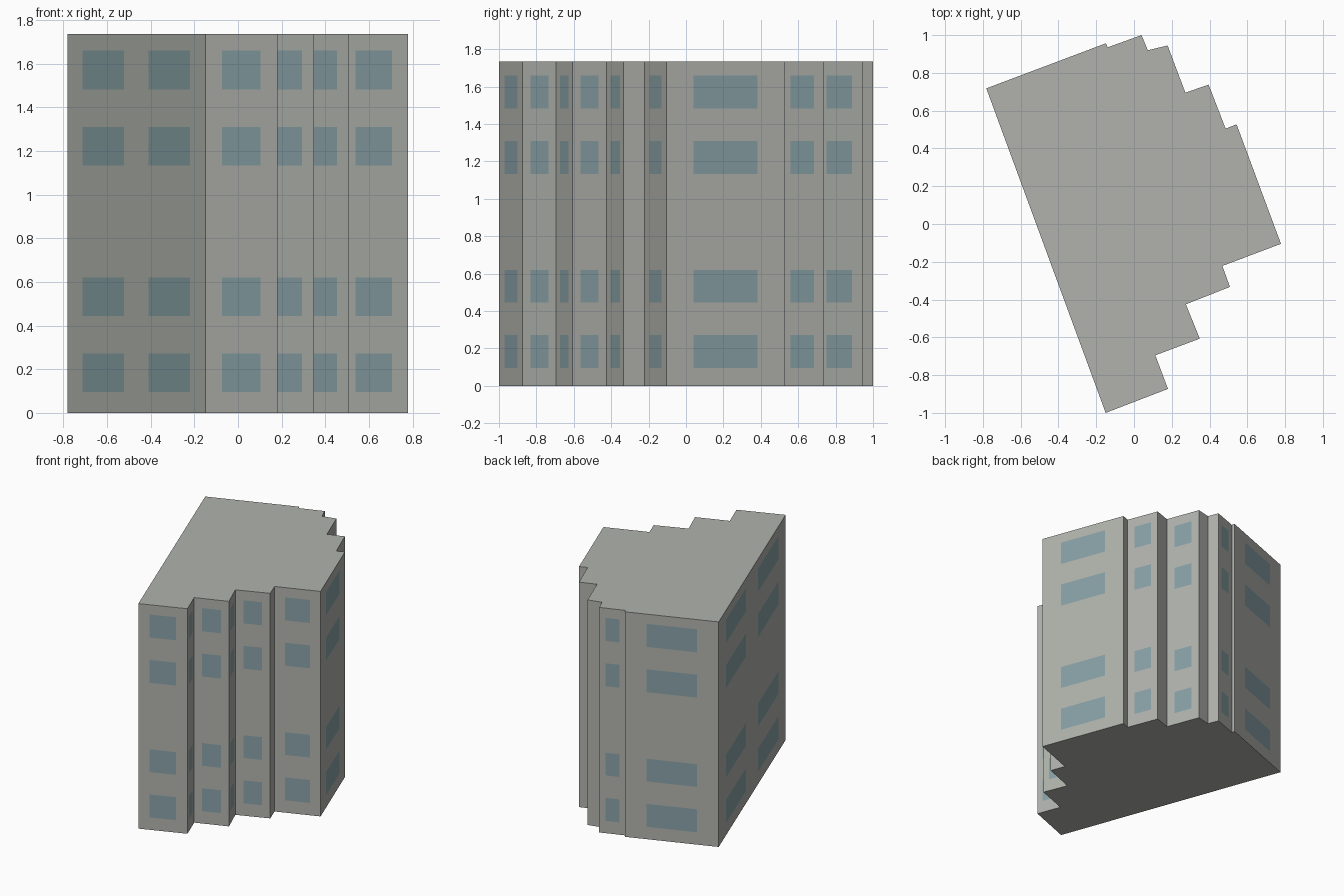
import bpy
import bmesh
from mathutils import Vector

cube = bpy.data.objects.get("Cube")
if cube:
    bpy.data.objects.remove(cube, do_unlink=True)


def make_material(name, rgb):
    mat = bpy.data.materials.new(name)
    mat.use_nodes = True
    colour = (*rgb, 1.0)
    mat.diffuse_color = colour
    mat.node_tree.nodes["Principled BSDF"].inputs["Base Color"].default_value = colour
    return mat


WALL, GLASS = 0, 1
concrete = make_material("warm grey concrete", (0.44, 0.45, 0.415))
glass = make_material("blue grey glass", (0.245, 0.355, 0.38))

# Stepped footprint, counter-clockwise from the front corner
footprint = [
    (-0.15, -1.0), (0.18, -0.873), (0.113, -0.695), (0.348, -0.607),
    (0.275, -0.425), (0.508, -0.333), (0.468, -0.222), (0.778, -0.105),
    (0.543, 0.528), (0.485, 0.505), (0.395, 0.738), (0.272, 0.695),
    (0.178, 0.945), (0.073, 0.92), (0.04, 1.0), (-0.14, 0.935),
    (-0.148, 0.957), (-0.782, 0.718),
]
HEIGHT = 1.735
floors = [(0.095, 0.272), (0.445, 0.62), (1.133, 1.31), (1.482, 1.66)]

# Window bays as fractions along each wall
single_bay = [(0.23, 0.77)]
double_bay = [(0.11, 0.41), (0.59, 0.89)]
blank_walls = {5, 8, 10, 12, 13, 15}
long_wall = len(footprint) - 1

# Perimeter stations: corners plus window jambs, with a flag per strip
stations, glazed = [], []
for i, corner in enumerate(footprint):
    start = Vector(corner)
    end = Vector(footprint[(i + 1) % len(footprint)])
    bays = [] if i in blank_walls else double_bay if i == long_wall else single_bay
    stations.append(start)
    glazed.append(False)
    for left, right in bays:
        stations += [start.lerp(end, left), start.lerp(end, right)]
        glazed += [True, False]

# Walls are rings of quads; strips on window floors become glass
levels = [0.0] + [z for sill_head in floors for z in sill_head] + [HEIGHT]
bm = bmesh.new()
rings = [[bm.verts.new((p.x, p.y, z)) for p in stations] for z in levels]
count = len(stations)
for row, (low, high) in enumerate(zip(rings, rings[1:])):
    for k in range(count):
        n = (k + 1) % count
        face = bm.faces.new((low[k], low[n], high[n], high[k]))
        face.material_index = GLASS if row % 2 and glazed[k] else WALL

# Flat roof and underside
bm.faces.new(rings[-1])
bm.faces.new(rings[0][::-1])

mesh = bpy.data.meshes.new("apartment_block")
bm.to_mesh(mesh)
bm.free()
mesh.materials.append(concrete)
mesh.materials.append(glass)
block = bpy.data.objects.new("apartment_block", mesh)
bpy.context.collection.objects.link(block)
